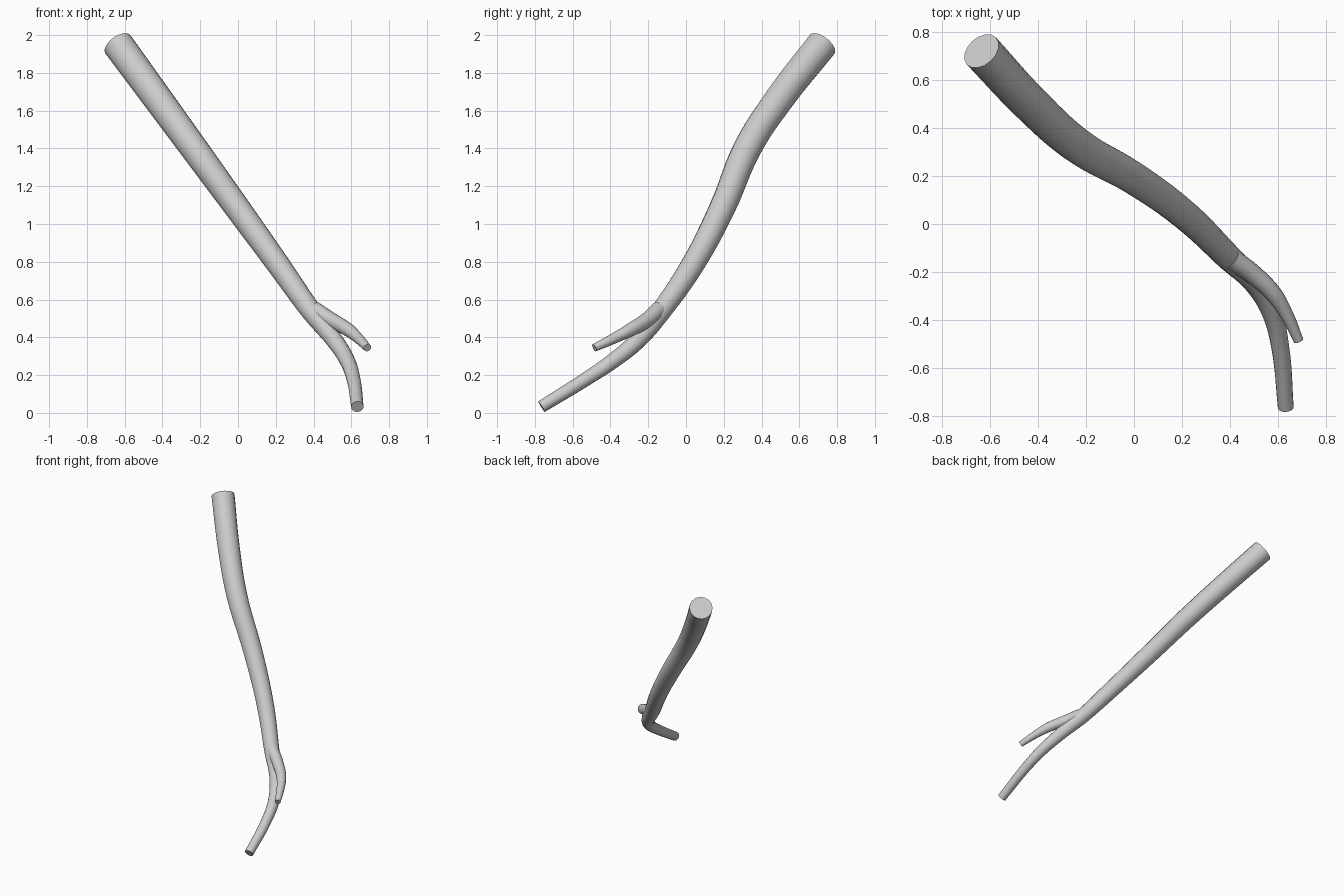
import bpy
import math

if "Cube" in bpy.data.objects:
    bpy.data.objects.remove(bpy.data.objects["Cube"])


def limb(name, points):
    """Tapered smooth tube through (x, y, z, radius) points, with flat ends."""
    cu = bpy.data.curves.new(name, 'CURVE')
    cu.dimensions = '3D'
    cu.resolution_u = 6
    cu.bevel_depth = 1.0
    cu.bevel_resolution = 6
    cu.use_fill_caps = True
    sp = cu.splines.new('BEZIER')
    sp.bezier_points.add(len(points) - 1)
    for bp, (x, y, z, r) in zip(sp.bezier_points, points):
        bp.co = (x, y, z)
        bp.radius = r
        bp.handle_left_type = bp.handle_right_type = 'AUTO'
    ob = bpy.data.objects.new(name, cu)
    bpy.context.collection.objects.link(ob)

    # turn into a clean welded mesh, smooth sides and sharp end caps
    bpy.ops.object.select_all(action='DESELECT')
    ob.select_set(True)
    bpy.context.view_layer.objects.active = ob
    bpy.ops.object.convert(target='MESH')
    bpy.ops.object.mode_set(mode='EDIT')
    bpy.ops.mesh.select_all(action='SELECT')
    bpy.ops.mesh.remove_doubles(threshold=0.0005)
    bpy.ops.mesh.normals_make_consistent(inside=False)
    bpy.ops.object.mode_set(mode='OBJECT')
    bpy.ops.object.shade_smooth_by_angle(angle=math.radians(40))
    return bpy.context.view_layer.objects.active


# main stick: thick cut end at the top, thin tip at the bottom
limb("main_stick", [
    (-0.635, 0.720, 1.950, 0.083),
    (-0.430, 0.500, 1.670, 0.079),
    (-0.240, 0.330, 1.410, 0.075),
    (0.000, 0.190, 1.080, 0.069),
    (0.220, 0.030, 0.775, 0.062),
    (0.390, -0.135, 0.535, 0.055),
    (0.510, -0.255, 0.385, 0.046),
    (0.577, -0.380, 0.280, 0.041),
    (0.610, -0.520, 0.185, 0.037),
    (0.632, -0.765, 0.033, 0.033),
])

# side twig forking off near the lower end
limb("side_twig", [
    (0.405, -0.145, 0.545, 0.045),
    (0.490, -0.205, 0.493, 0.041),
    (0.580, -0.290, 0.442, 0.036),
    (0.637, -0.380, 0.395, 0.028),
    (0.685, -0.485, 0.345, 0.021),
])
